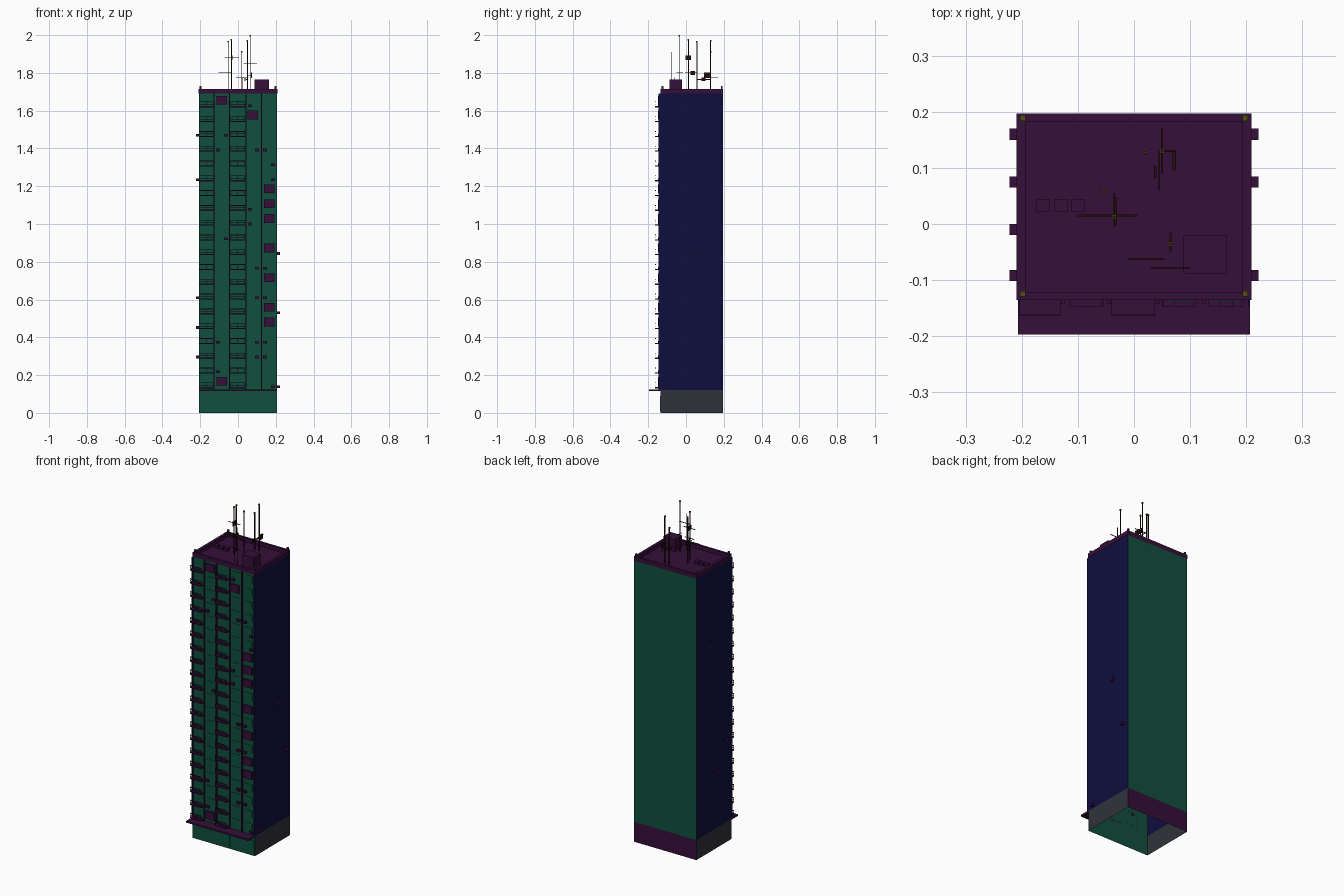
import bpy, bmesh
from mathutils import Matrix

if "Cube" in bpy.data.objects:
    bpy.data.objects.remove(bpy.data.objects["Cube"])


def material(name, rgb):
    m = bpy.data.materials.new(name)
    m.diffuse_color = (*rgb, 1)
    m.use_nodes = True
    m.node_tree.nodes["Principled BSDF"].inputs["Base Color"].default_value = m.diffuse_color
    return m


GREEN = material("green facade", (0.0050, 0.080, 0.046))
BLUE = material("navy side wall", (0.0042, 0.0042, 0.050))
PURPLE = material("dark purple trim", (0.037, 0.0045, 0.042))
GREY = material("slate base", (0.031, 0.031, 0.043))
BROWN = material("dark brown metal", (0.020, 0.004, 0.004))
OLIVE = material("olive lamp", (0.080, 0.080, 0.008))

X, YF, YB = 0.207, -0.135, 0.197      # wall planes
BASE, TOP, STEP = 0.12, 1.69, 0.0783  # base height, roof line, storey height
FLOORS = 20


def finish(name, bm, mats):
    me = bpy.data.meshes.new(name)
    bm.to_mesh(me)
    bm.free()
    for m in mats:
        me.materials.append(m)
    ob = bpy.data.objects.new(name, me)
    bpy.context.collection.objects.link(ob)
    return ob


def boxes(name, mat, spans):
    """One object from boxes given as (x0, x1, y0, y1, z0, z1)."""
    bm = bmesh.new()
    for x0, x1, y0, y1, z0, z1 in spans:
        mtx = (Matrix.Translation(((x0 + x1) / 2, (y0 + y1) / 2, (z0 + z1) / 2))
               @ Matrix.Diagonal((x1 - x0, y1 - y0, z1 - z0, 1)))
        bmesh.ops.create_cube(bm, size=1, matrix=mtx)
    return finish(name, bm, [mat])


def around(x, y, z, w, d, h):
    return (x - w / 2, x + w / 2, y - d / 2, y + d / 2, z - h / 2, z + h / 2)


# Hollow wall shell, open at the bottom; colour by direction and height
bm = bmesh.new()
corners = [(-X, YF), (X, YF), (X, YB), (-X, YB)]
rings = [[bm.verts.new((x, y, z)) for x, y in corners] for z in (0, BASE, TOP)]
for lo, hi in zip(rings, rings[1:]):
    for i in range(4):
        j = (i + 1) % 4
        f = bm.faces.new((lo[i], lo[j], hi[j], hi[i]))
        low = lo is rings[0]
        if i in (1, 3):
            f.material_index = 3 if low else 1
        else:
            f.material_index = 2 if low and i == 2 else 0
finish("tower_walls", bm, [GREEN, BLUE, PURPLE, GREY])

# Roof deck, parapet and roof housings
boxes("roof_deck", PURPLE, [(-X, X, YF, YB, 1.685, 1.692)])
T = 0.014
boxes("parapet", PURPLE, [
    (-X - .002, X + .002, YF, YF + T, 1.69, 1.715),
    (-X - .002, X + .002, YB - T, YB, 1.69, 1.715),
    (-X - .002, -X + T, YF + T, YB - T, 1.69, 1.715),
    (X - T, X + .002, YF + T, YB - T, 1.69, 1.715)])
boxes("roof_house", PURPLE, [(.088, .165, -.088, -.02, 1.69, 1.764)])
boxes("roof_vents", PURPLE, [(x, x + .025, .022, .044, 1.69, 1.71)
                             for x in (-.175, -.143, -.112)])
posts = [(x, y) for x in (-.198, .198) for y in (-.124, .189)]
boxes("corner_posts", PURPLE, [around(x, y, 1.72, .009, .009, .012) for x, y in posts])
boxes("corner_lamps", OLIVE, [around(x, y, 1.728, .010, .010, .005) for x, y in posts])

# Street level: canopy and shopfront panels
boxes("canopy", PURPLE, [(-X, X, -.197, YF, .115, .125)])
boxes("shop_panels", GREEN, [(a, b, YF - .003, YF, .008, .09) for a, b in
                             ((-.203, -.09), (-.08, .04), (.05, .162), (.172, .203))])

# Vertical piers between the five bays
boxes("facade_piers", PURPLE, [around(x, YF - .004, (.125 + TOP) / 2, .006, .008, TOP - .125)
                               for x in (-.127, -.045, .042, .124)])
boxes("edge_piers", BLUE, [around(s * (X - .002), YF - .005, (.125 + TOP) / 2, .004, .010, TOP - .125)
                           for s in (-1, 1)])

# Window panes, slightly proud of the wall
boxes("window_panes", GREEN, [around(x, YF - .001, .168 + STEP * k, .05, .003, .042)
                              for x in (-.086, .083, .165) for k in range(FLOORS)])

# Balconies with railings on the first and third bays
slabs, rails = [], []
for x0, x1 in ((-.205, -.131), (-.040, .037)):
    mid = (x0 + x1) / 2
    for k in range(FLOORS):
        z = .133 + STEP * k
        slabs.append((x0, x1, -.163, YF, z - .003, z + .003))
        rails.append((x0, x1, -.163, -.160, z + .024, z + .028))
        rails.append((x0, x1, -.163, -.161, z + .012, z + .014))
        for x in (x0 + .001, mid, x1 - .001):
            rails.append(around(x, -.1615, z + .014, .0025, .0025, .028))
boxes("balcony_slabs", PURPLE, slabs)
boxes("balcony_rails", PURPLE, rails)

# Enclosed window boxes: bay centre and its storeys
box_floors = {-.085: (0, 19), .079: (18,), .165: (4, 5, 7, 9, 11, 12, 13)}
boxes("window_boxes", PURPLE, [around(x, YF - .006, .168 + STEP * k, .056, .012, .046)
                               for x, ks in box_floors.items() for k in ks])

# Air conditioners on the front, by storey
front_ac = {-.106: (1, 3, 16), -.064: (10, 17), .063: (11, 12, 19), .185: (0, 14, 15),
            .101: (2, 3, 6, 8, 16), .143: (2, 3, 6, 8, 16)}
boxes("front_air_conditioners", PURPLE, [around(x, YF - .005, .139 + STEP * k, .02, .014, .014)
                                         for x, ks in front_ac.items() for k in ks])

# Air conditioners on the side walls: side, y, storey
side_ac = [(-1, .075, 17), (-1, .075, 14), (-1, -.092, 6), (-1, -.01, 4), (-1, .16, 2),
           (1, .075, 9), (1, .16, 5), (1, -.092, 0)]
boxes("side_air_conditioners", PURPLE, [around(s * .2145, y, .139 + STEP * k, .015, .02, .014)
                                        for s, y, k in side_ac])

# Antenna masts with lamps
masts = [(-.052, .058, 1.97), (-.035, .013, 1.98), (.02, .13, 1.915),
         (.05, .13, 1.975), (.065, -.036, 2.0)]
boxes("antenna_masts", BROWN, [around(x, y, (1.69 + z) / 2, .0045, .0045, z - 1.69)
                               for x, y, z in masts]
      + [around(.05, -.078, 1.80, .003, .003, .22)])
boxes("mast_lamps", OLIVE, [around(x, y, z - .004, .008, .008, .008) for x, y, z in masts])

# Crossbars along x and along y
R = .003
boxes("antenna_bars", BROWN, [
    around(.065, -.078, 1.85, .07, R, R),
    around(.022, -.063, 1.775, .065, R, R),
    around(.022, -.063, 1.735, R, R, .08),
    around(-.07, .015, 1.80, .065, R, R),
    around(-.033, .015, 1.88, .078, R, R),
    around(-.035, .025, 1.80, R, .06, R),
    around(.05, .13, 1.775, R, .08, R),
    around(.045, .095, 1.765, R, .07, R),
    around(.061, .13, 1.787, .025, R, R),
    around(.065, -.033, 1.80, R, .035, R)])

# Small panel aerials facing sideways
boxes("panel_aerials", BROWN, [
    around(-.033, .012, 1.88, .006, .028, .026),
    around(-.033, .035, 1.80, .005, .024, .022),
    around(.038, .092, 1.766, .005, .022, .018),
    around(.072, .113, 1.787, .006, .034, .030)])
